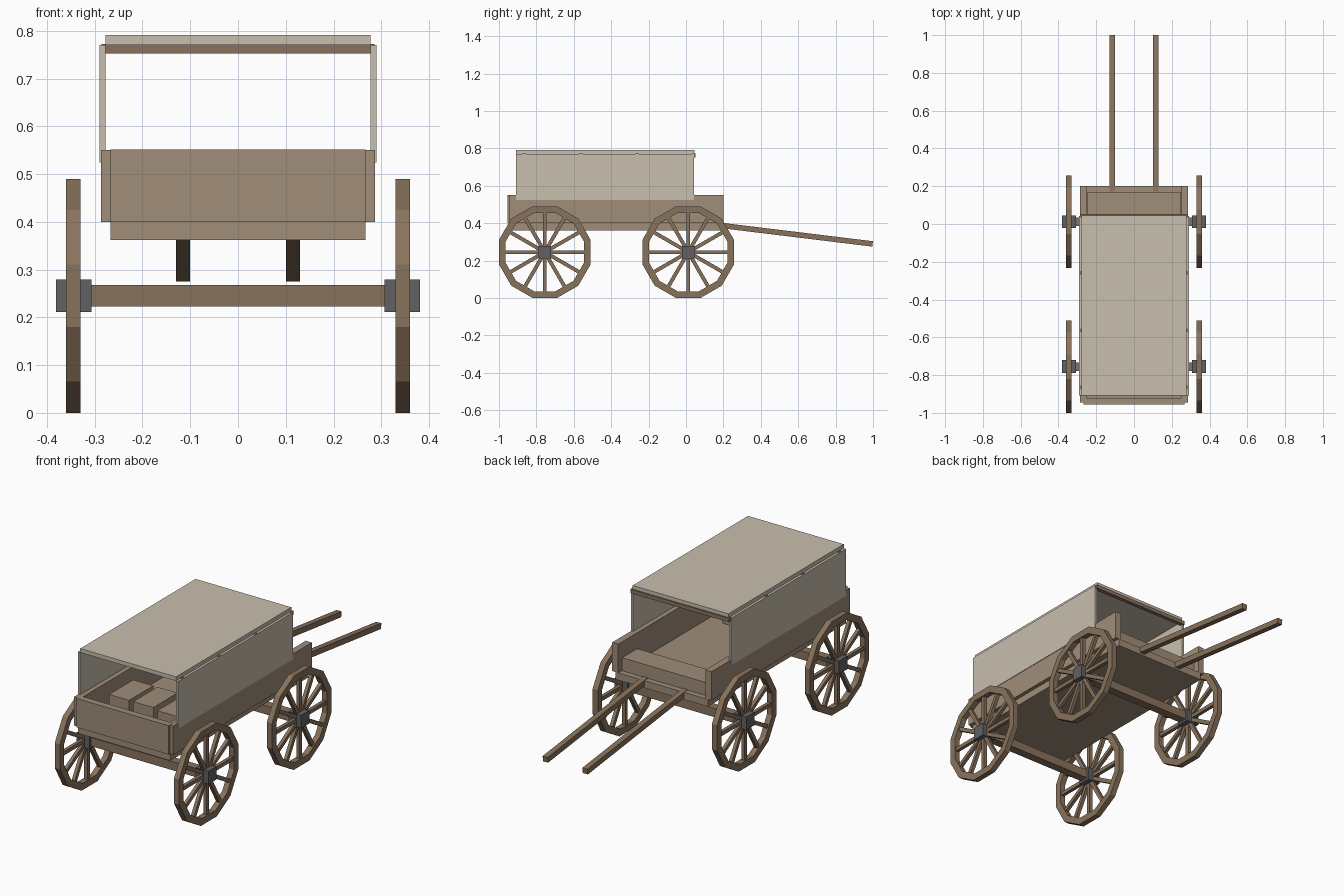
import bpy, bmesh
from math import pi, cos, sin, atan2, hypot
from mathutils import Matrix, Vector

if "Cube" in bpy.data.objects:
    bpy.data.objects.remove(bpy.data.objects["Cube"])


def material(name, rgb):
    m = bpy.data.materials.new(name)
    m.diffuse_color = (*rgb, 1)
    m.use_nodes = True
    m.node_tree.nodes["Principled BSDF"].inputs["Base Color"].default_value = m.diffuse_color
    return m


WOOD = material("dark_wood", (0.25, 0.17, 0.11))
PLANK = material("light_wood", (0.35, 0.27, 0.19))
CLOTH = material("canvas", (0.58, 0.52, 0.42))
IRON = material("iron", (0.12, 0.12, 0.125))


def finish(name, bm, mat):
    bmesh.ops.recalc_face_normals(bm, faces=bm.faces)
    me = bpy.data.meshes.new(name)
    bm.to_mesh(me)
    bm.free()
    me.materials.append(mat)
    ob = bpy.data.objects.new(name, me)
    bpy.context.collection.objects.link(ob)
    return ob


def add_box(bm, centre, size, rot=Matrix()):
    m = Matrix.Translation(centre) @ rot @ Matrix.Diagonal((*size, 1))
    bmesh.ops.create_cube(bm, size=1, matrix=m)


def box(name, x, y, z, mat):
    """Box from (min, max) ranges."""
    bm = bmesh.new()
    r = (x, y, z)
    add_box(bm, [(a + b) / 2 for a, b in r], [b - a for a, b in r])
    return finish(name, bm, mat)


def wheel(name, side, y):
    c = Vector((side * 0.345, y, 0.245))
    n, outer, inner = 12, 0.2536, 0.217
    bm = bmesh.new()
    # twelve-sided rim, flat at the bottom
    rings = []
    for i in range(n):
        a = (i + 0.5) * 2 * pi / n
        rings.append([bm.verts.new(c + Vector((dx, r * cos(a), r * sin(a))))
                      for dx, r in ((-0.015, outer), (0.015, outer),
                                    (0.015, inner), (-0.015, inner))])
    for i in range(n):
        p, q = rings[i], rings[(i + 1) % n]
        for k in range(4):
            j = (k + 1) % 4
            bm.faces.new((p[k], p[j], q[j], q[k]))
    # spokes
    for i in range(n):
        a = i * 2 * pi / n
        mid = c + Vector((0, cos(a), sin(a))) * 0.12
        add_box(bm, mid, (0.018, 0.2, 0.02), Matrix.Rotation(a, 4, 'X'))
    finish(name, bm, WOOD)
    # hub
    xs = sorted((side * 0.307, side * 0.381))
    box(name + "_hub", xs, (y - 0.034, y + 0.034), (0.211, 0.279), IRON)


# wheels and axles
for end, y in (("rear", -0.755), ("front", 0.012)):
    for label, s in (("left", -1), ("right", 1)):
        wheel(f"{end}_{label}_wheel", s, y)
    box(end + "_axle", (-0.31, 0.31), (y - 0.0225, y + 0.0225), (0.223, 0.268), WOOD)

# wagon bed
box("floor", (-0.267, 0.267), (-0.94, 0.2), (0.362, 0.4), PLANK)
box("tailgate", (-0.267, 0.267), (-0.955, -0.92), (0.4, 0.551), PLANK)
box("seat", (-0.25, 0.25), (0.045, 0.17), (0.4, 0.468), PLANK)

# canvas cover and its cross bars
box("cover_top", (-0.277, 0.277), (-0.908, 0.045), (0.77, 0.791), CLOTH)
for i in range(4):
    y = 0.042 - 0.302 * i
    box(f"cover_bar_{i + 1}", (-0.286, 0.286), (y - 0.01, y + 0.01), (0.752, 0.772), WOOD)

for label, s in (("left", -1), ("right", 1)):
    box(label + "_side_board", sorted((s * 0.252, s * 0.287)), (-0.945, 0.2), (0.4, 0.55), PLANK)
    box(label + "_cover_side", sorted((s * 0.277, s * 0.29)), (-0.908, 0.042), (0.524, 0.77), CLOTH)
    # sloping shaft
    y0, z0, y1, z1 = 0.17, 0.39, 0.998, 0.289
    bm = bmesh.new()
    add_box(bm, (s * 0.115, (y0 + y1) / 2, (z0 + z1) / 2),
            (0.029, hypot(y1 - y0, z1 - z0), 0.029),
            Matrix.Rotation(atan2(z1 - z0, y1 - y0), 4, 'X'))
    finish(label + "_shaft", bm, WOOD)

# cargo crates near the tailgate
for i, (x, top) in enumerate(((-0.17, 0.5), (-0.03, 0.5), (0.11, 0.49))):
    box(f"crate_{i + 1}", (x - 0.058, x + 0.058), (-0.74, -0.54), (0.4, top), PLANK)
